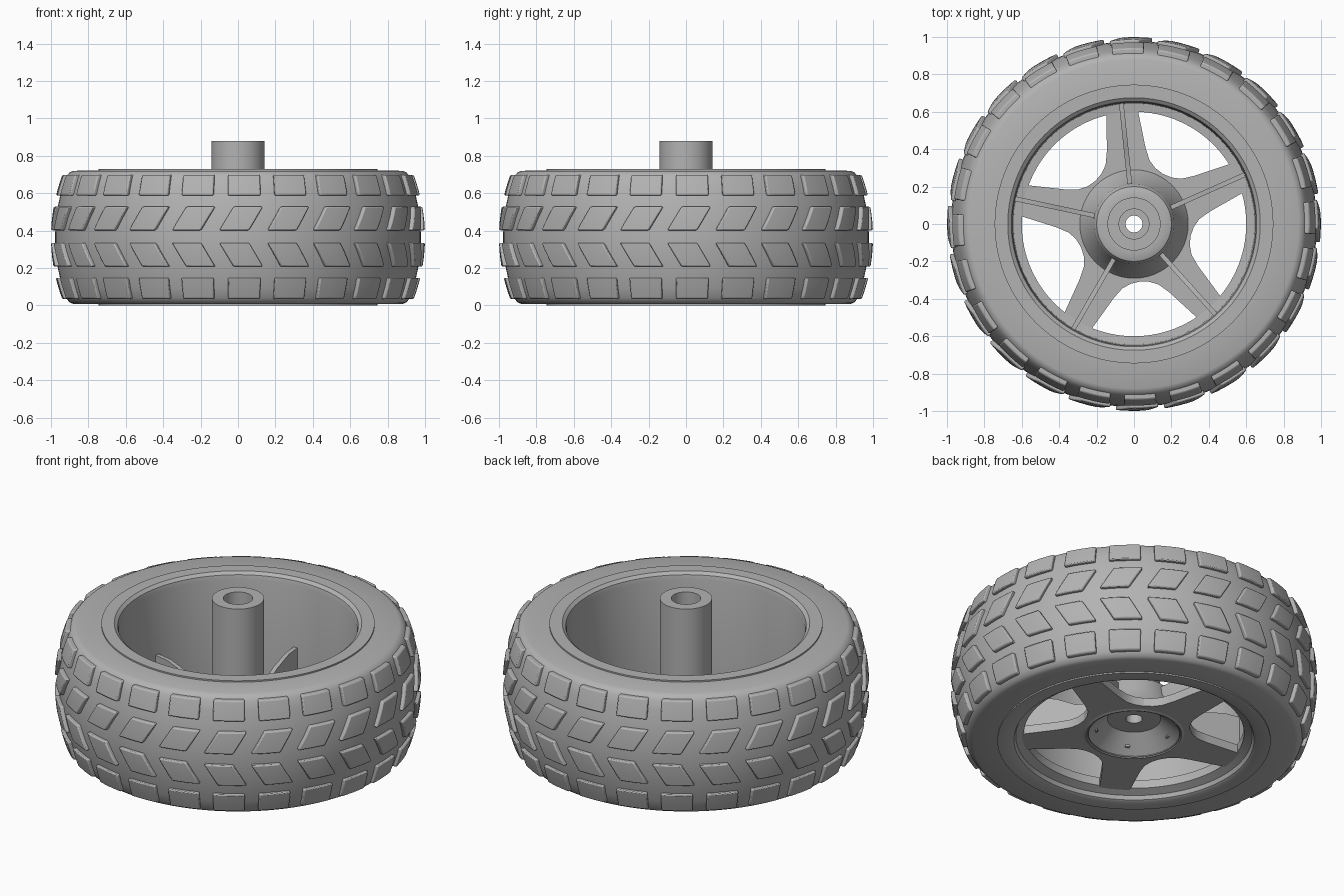
import bpy, bmesh
from math import sin, cos, radians, pi
from mathutils import Matrix

cube = bpy.data.objects.get("Cube")
if cube:
    bpy.data.objects.remove(cube, do_unlink=True)

grey = bpy.data.materials.new("mid_grey")
grey.use_nodes = True
COLOUR = (0.45, 0.45, 0.45, 1)
grey.diffuse_color = COLOUR
grey.node_tree.nodes["Principled BSDF"].inputs["Base Color"].default_value = COLOUR

SPOKES = 5
SPOKE_ANGLE = radians(96)
BLOCKS = 24


def finish(name, bm, smooth=30, bevel=0):
    bmesh.ops.recalc_face_normals(bm, faces=bm.faces)
    mesh = bpy.data.meshes.new(name)
    bm.to_mesh(mesh)
    bm.free()
    mesh.materials.append(grey)
    obj = bpy.data.objects.new(name, mesh)
    bpy.context.collection.objects.link(obj)
    if bevel:
        mod = obj.modifiers.new("soft_edges", "BEVEL")
        mod.width = bevel
        mod.segments = 2
        mod.limit_method = "ANGLE"
        mod.angle_limit = radians(40)
    bpy.ops.object.select_all(action="DESELECT")
    obj.select_set(True)
    bpy.context.view_layer.objects.active = obj
    bpy.ops.object.shade_smooth_by_angle(angle=radians(smooth))
    return obj


def lathe(name, profile, steps=120):
    """Revolve a closed (radius, height) profile around z."""
    bm = bmesh.new()
    verts = [bm.verts.new((r, 0, z)) for r, z in profile]
    edges = [bm.edges.new((v, verts[i - 1])) for i, v in enumerate(verts)]
    bmesh.ops.spin(bm, geom=verts + edges, cent=(0, 0, 0), axis=(0, 0, 1),
                   angle=2 * pi, steps=steps, use_merge=True)
    bmesh.ops.remove_doubles(bm, verts=bm.verts, dist=0.0001)
    return finish(name, bm)


def prism(bm, points, depth, matrix):
    """Extrude a flat outline and place it with a matrix."""
    face = bm.faces.new([bm.verts.new((x, y, 0)) for x, y in points])
    ext = bmesh.ops.extrude_face_region(bm, geom=[face])["geom"]
    top = [v for v in ext if isinstance(v, bmesh.types.BMVert)]
    bmesh.ops.translate(bm, verts=top, vec=(0, 0, depth))
    bmesh.ops.transform(bm, matrix=matrix, verts=list(set(face.verts) | set(top)))


def tyre_radius(z):
    return 0.978 - 0.55 * (z - 0.365) ** 2


# Tyre: crowned tread with rounded shoulders
crown = [(tyre_radius(0.04 + 0.65 * i / 12), 0.04 + 0.65 * i / 12) for i in range(13)]
lathe("tyre", [(0.7, 0.008), (0.88, 0.008), (0.9, 0.016)] + crown
      + [(0.9, 0.712), (0.88, 0.72), (0.7, 0.722)])

# Tread blocks: square shoulder rows and slanted centre rows
ROWS = [  # low z, high z, centre angle, half width, slant, in degrees
    (0.035, 0.148, 2, 5.2, 0),
    (0.208, 0.335, 1, 4.6, -2.2),
    (0.402, 0.528, 1, 4.6, 2.2),
    (0.588, 0.698, 2, 5.2, 0),
]
bm = bmesh.new()
for low, high, centre, half, slant in ROWS:
    for k in range(BLOCKS):
        grid = bmesh.ops.create_grid(bm, x_segments=4, y_segments=3, size=1)["verts"]
        base = {}
        for v in grid:
            z = (low + high) / 2 + v.co.y * (high - low) / 2
            a = radians(-90 + 360 * k / BLOCKS + centre + half * v.co.x + slant * v.co.y)
            r = tyre_radius(z) - 0.012
            v.co = (r * cos(a), r * sin(a), z)
        faces = list({f for v in grid for f in v.link_faces})
        ext = bmesh.ops.extrude_face_region(bm, geom=faces)["geom"]
        for v in ext:
            if isinstance(v, bmesh.types.BMVert):
                scale = 1 + 0.034 / v.co.xy.length
                v.co.x *= scale
                v.co.y *= scale
        bmesh.ops.delete(bm, geom=[f for f in faces if f.is_valid], context="FACES")
finish("tread_blocks", bm, bevel=0.007)

# Rim: flanged barrel with a narrow ledge holding the spokes
lathe("rim", [(0.745, 0), (0.67, 0), (0.655, 0.008), (0.645, 0.03), (0.6, 0.05),
              (0.6, 0.1), (0.645, 0.105), (0.65, 0.69), (0.656, 0.715),
              (0.675, 0.73), (0.745, 0.73)])

# Hub: flared boss, tall bored axle tube and a dished underside
lathe("hub", [(0.045, 0.14), (0.145, 0.14), (0.26, 0.04), (0.29, 0.05), (0.29, 0.1),
              (0.225, 0.2), (0.215, 0.26), (0.2, 0.283), (0.175, 0.292), (0.142, 0.292),
              (0.142, 0.88), (0.08, 0.88), (0.08, 0.8), (0.045, 0.8)], 64)

# Spoke star: five tapering arms joined by curved valleys, open under the hub
bm = bmesh.new()
arm = [(0.25, -0.182), (0.285, -0.145), (0.33, -0.118), (0.4, -0.104), (0.625, -0.082)]
arm += [(x, -y) for x, y in reversed(arm)]
inner = [(0.25 * cos(radians(a)), 0.25 * sin(radians(a))) for a in range(36, -37, -12)]
for k in range(SPOKES):
    turn = Matrix.Rotation(SPOKE_ANGLE + 2 * pi * k / SPOKES, 4, "Z")
    prism(bm, arm + inner, 0.05, turn @ Matrix.Translation((0, 0, 0.045)))
finish("spokes", bm)

# Ribs: thin upright webs from the hub to the rim
bm = bmesh.new()
rib = [(0.2, 0.08), (0.65, 0.08), (0.65, 0.32), (0.55, 0.32), (0.42, 0.29),
       (0.32, 0.25), (0.2, 0.25)]
upright = Matrix.Translation((0, 0.0125, 0)) @ Matrix.Rotation(pi / 2, 4, "X")
for k in range(SPOKES):
    turn = Matrix.Rotation(SPOKE_ANGLE + 2 * pi * k / SPOKES, 4, "Z")
    prism(bm, rib, 0.025, turn @ upright)
finish("ribs", bm)
